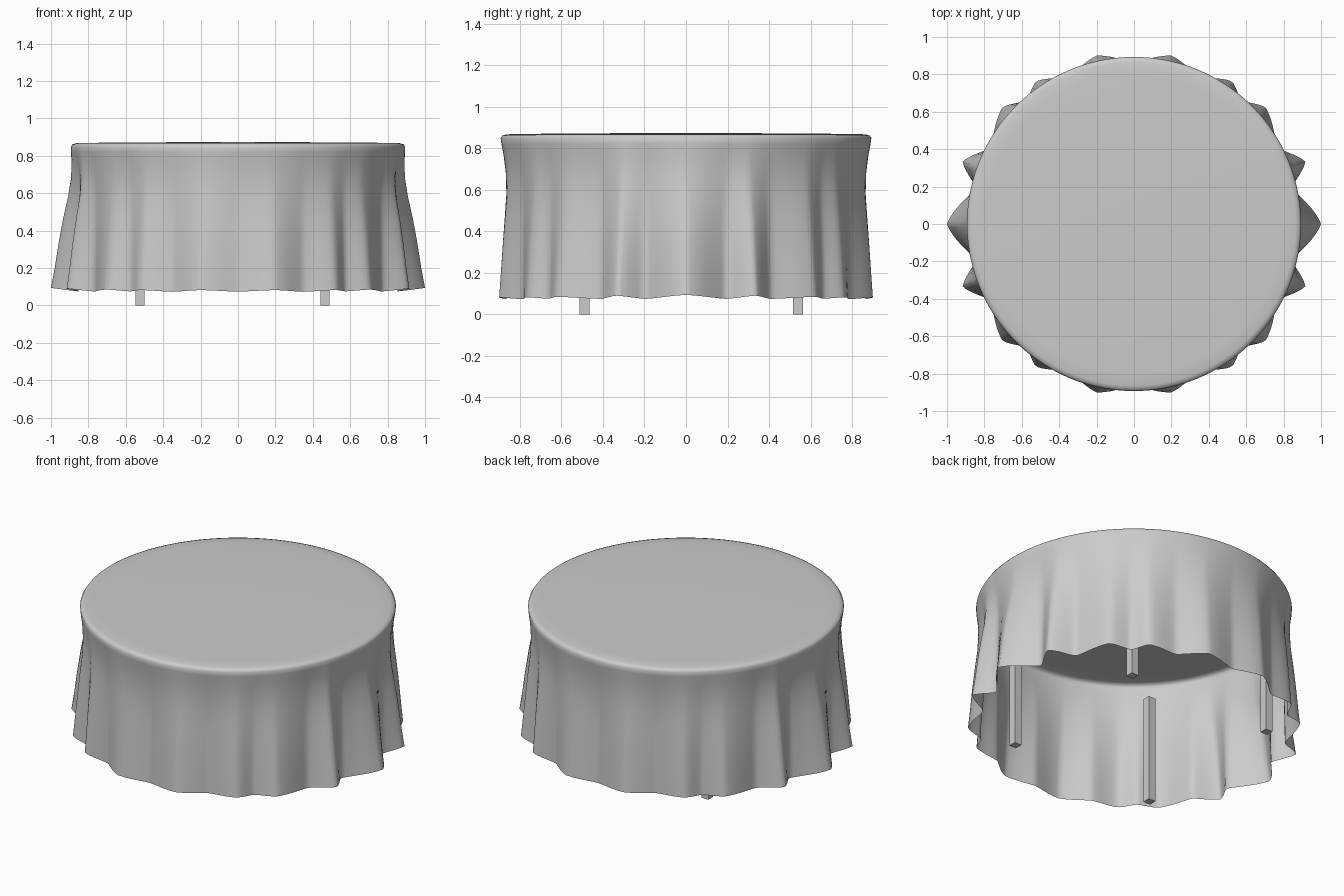
import bpy, bmesh, math

if "Cube" in bpy.data.objects:
    bpy.data.objects.remove(bpy.data.objects["Cube"])

# Hem outline of one quarter: (angle, radius), alternating folds and valleys
QUARTER = [(0, 1.0), (13, 0.87), (20, 0.975), (28, 0.87), (41.5, 0.94),
           (49, 0.875), (55.5, 0.925), (66, 0.86), (77.5, 0.922), (90, 0.865)]
# Drop profile: (height, base radius, fold strength)
DROP = [(0.869, 0.80, 0), (0.867, 0.865, 0), (0.861, 0.885, 0), (0.848, 0.893, 0),
        (0.82, 0.889, 0.03), (0.76, 0.878, 0.09), (0.68, 0.868, 0.19),
        (0.58, 0.862, 0.36), (0.46, 0.863, 0.56), (0.33, 0.866, 0.72),
        (0.20, 0.868, 0.86), (0.08, 0.87, 1.0)]
SEG = 288


def hem_radius(deg):
    a = deg % 180
    a = 180 - a if a > 90 else a
    for (a0, r0), (a1, r1) in zip(QUARTER, QUARTER[1:]):
        if a <= a1:
            t = (a - a0) / (a1 - a0)
            s = 0.5 - 0.5 * math.cos(math.pi * t)
            return r0 + (r1 - r0) * (0.35 * s + 0.65 * t)
    return QUARTER[-1][1]


def make_object(name, bm):
    bmesh.ops.recalc_face_normals(bm, faces=bm.faces)
    me = bpy.data.meshes.new(name)
    bm.to_mesh(me)
    bm.free()
    ob = bpy.data.objects.new(name, me)
    bpy.context.collection.objects.link(ob)
    return ob


# Draped round cloth, open underneath
bm = bmesh.new()
rings = []
for z, base, k in [(0.872, 0.4, 0)] + DROP:
    ring = []
    for i in range(SEG):
        deg = 360 * i / SEG
        a = math.radians(deg)
        hem = hem_radius(deg)
        r = base + k * (hem - 0.87)
        # the hem dips a little in the valleys and lifts on the folds
        h = z + (0.15 * (hem - 0.91) if z == DROP[-1][0] else 0)
        ring.append(bm.verts.new((r * math.cos(a), r * math.sin(a), h)))
    rings.append(ring)
centre = bm.verts.new((0, 0, 0.874))
for i in range(SEG):
    j = (i + 1) % SEG
    bm.faces.new((centre, rings[0][i], rings[0][j]))
    for up, lo in zip(rings, rings[1:]):
        bm.faces.new((up[i], lo[i], lo[j], up[j]))
cloth = make_object("tablecloth", bm)
for p in cloth.data.polygons:
    p.use_smooth = True

# Four square legs
for x, side in ((-0.525, "left"), (0.465, "right")):
    for y, end in ((-0.49, "front"), (0.54, "back")):
        bm = bmesh.new()
        bmesh.ops.create_cube(bm, size=1)
        bmesh.ops.scale(bm, vec=(0.048, 0.048, 0.67), verts=bm.verts)
        bmesh.ops.translate(bm, vec=(x, y, 0.335), verts=bm.verts)
        make_object(f"{end}_{side}_leg", bm)
